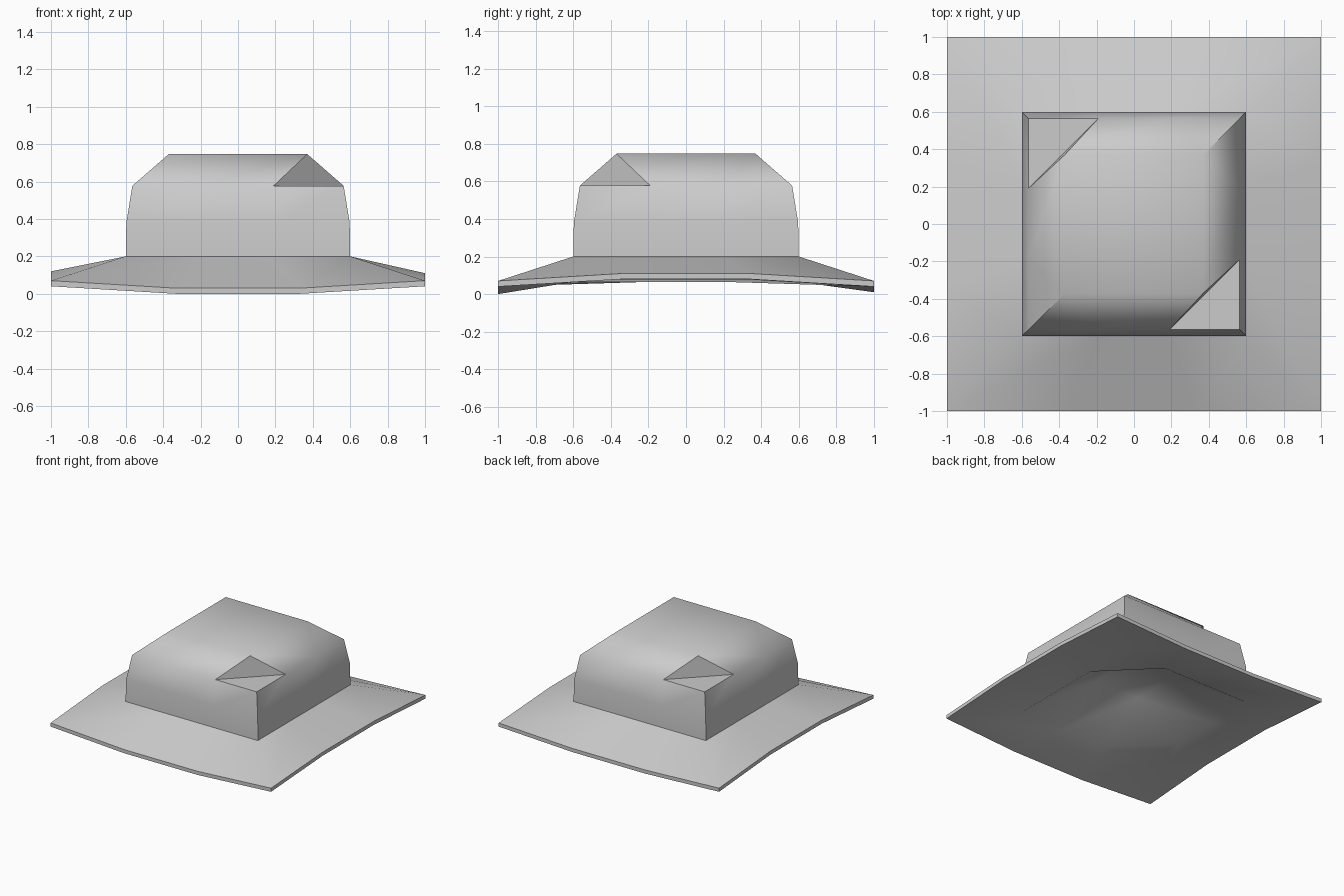
import bpy, bmesh

if "Cube" in bpy.data.objects:
    bpy.data.objects.remove(bpy.data.objects["Cube"])

bm = bmesh.new()


def ring(half, third, height):
    """Square loop of 12 vertices, three segments per side."""
    s = [-half, -third, third, half]
    pts = [(s[i], -half) for i in range(3)] + [(half, s[i]) for i in range(3)]
    pts += [(-x, -y) for x, y in pts]
    return [bm.verts.new((x, y, height(x, y))) for x, y in pts]


def flat(z):
    return lambda x, y: z


def brim_edge(offset):
    """Brim dips at front and back and rises at the sides."""
    def height(x, y):
        if abs(x) > 0.9 and abs(y) > 0.9:
            z = 0.04
        elif abs(y) > 0.9:
            z = 0.0 if y < 0 else 0.01
        else:
            z = 0.09 if x < 0 else 0.08
        return z + offset
    return height


def cap(loop, inner, z, hip):
    """3 x 3 panel with its middle raised; hip picks the diagonal direction."""
    a, b, c, d = [bm.verts.new((x * inner, y * inner, z))
                  for x, y in ((-1, -1), (1, -1), (1, 1), (-1, 1))]
    r = loop
    rows = [[r[0], r[1], r[2], r[3]], [r[11], a, b, r[4]],
            [r[10], d, c, r[5]], [r[9], r[8], r[7], r[6]]]
    for j in range(3):
        for i in range(3):
            p, q = rows[j][i], rows[j][i + 1]
            t, s = rows[j + 1][i + 1], rows[j + 1][i]
            tris = ((p, q, t), (p, t, s)) if hip else ((p, q, s), (q, t, s))
            for tri in tris:
                bm.faces.new(tri)


# Loops from the underside, around the brim edge and up the crown
loops = [
    ring(0.6, 0.2, flat(0.065)),
    ring(1.0, 0.333, brim_edge(0.0)),
    ring(1.0, 0.333, brim_edge(0.03)),
    ring(0.6, 0.2, flat(0.2)),
    ring(0.597, 0.2, flat(0.38)),
    ring(0.565, 0.19, flat(0.577)),
]
for lo, hi in zip(loops, loops[1:]):
    for i in range(12):
        j = (i + 1) % 12
        bm.faces.new((lo[i], lo[j], hi[j], hi[i]))

# Crown top and hollow underside
cap(loops[-1], 0.37, 0.747, True)
cap(loops[0], 0.2, 0.31, False)

bmesh.ops.recalc_face_normals(bm, faces=bm.faces)
mesh = bpy.data.meshes.new("hat")
bm.to_mesh(mesh)
bm.free()
hat = bpy.data.objects.new("hat", mesh)
bpy.context.collection.objects.link(hat)
bpy.context.view_layer.objects.active = hat
hat.select_set(True)
bpy.ops.object.shade_smooth_by_angle(angle=0.82)
